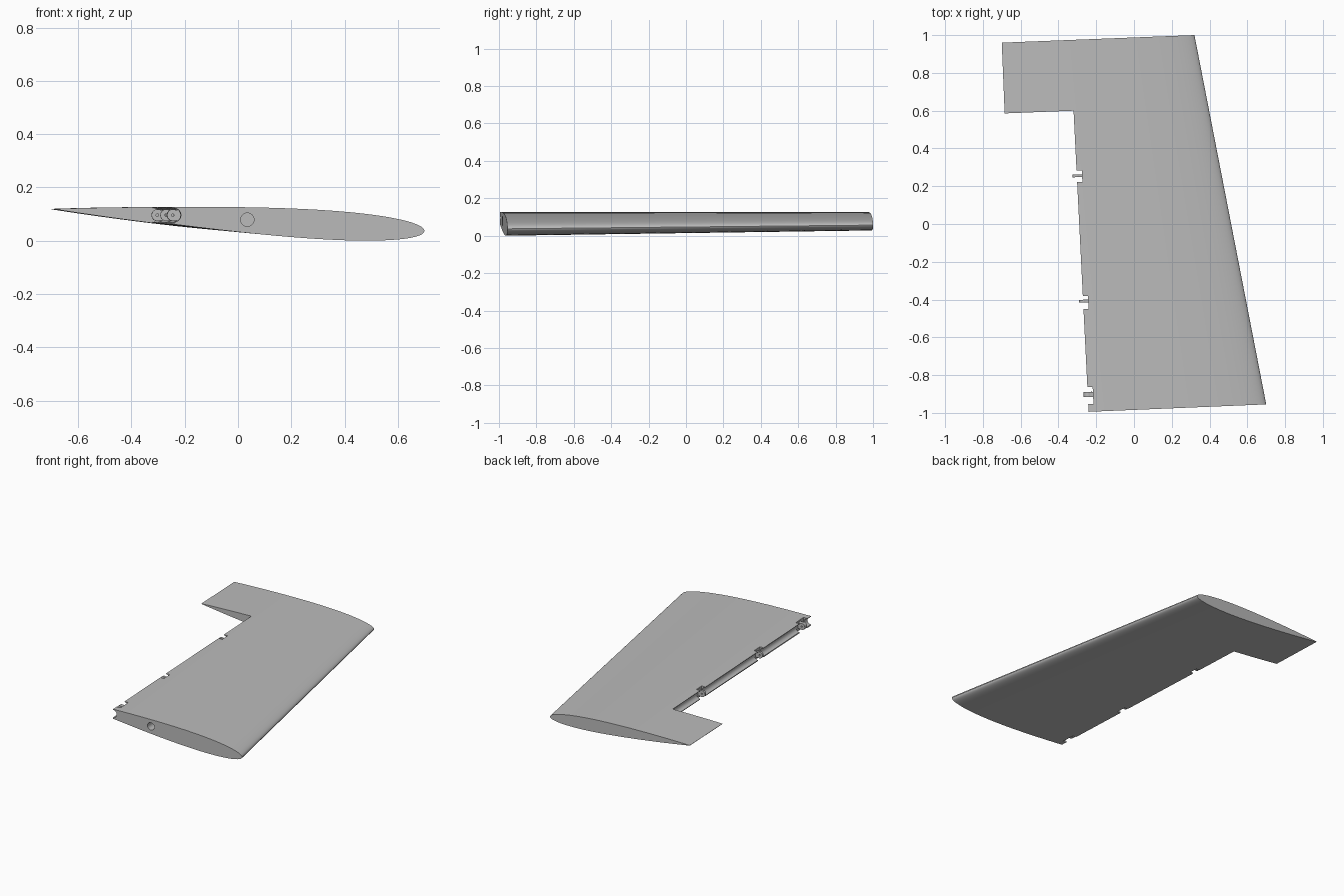
import bpy, bmesh, math
from mathutils import Vector, Matrix

cube = bpy.data.objects.get("Cube")
if cube:
    bpy.data.objects.remove(cube, do_unlink=True)

grey = bpy.data.materials.new("wing grey")
grey.use_nodes = True
grey.diffuse_color = (0.5, 0.5, 0.5, 1)
grey.node_tree.nodes["Principled BSDF"].inputs["Base Color"].default_value = (0.5, 0.5, 0.5, 1)


def make(name, bm):
    bmesh.ops.recalc_face_normals(bm, faces=bm.faces)
    mesh = bpy.data.meshes.new(name)
    bm.to_mesh(mesh)
    bm.free()
    mesh.materials.append(grey)
    ob = bpy.data.objects.new(name, mesh)
    bpy.context.collection.objects.link(ob)
    return ob


def loft(name, rings):
    """Skin a list of closed rings and cap both ends."""
    bm = bmesh.new()
    rows = [[bm.verts.new(p) for p in ring] for ring in rings]
    for a, b in zip(rows, rows[1:]):
        for i in range(len(a)):
            j = (i + 1) % len(a)
            bm.faces.new((a[i], a[j], b[j], b[i]))
    bm.faces.new(rows[0][::-1])
    bm.faces.new(rows[-1])
    return make(name, bm)


def prism(name, outline, z0, z1):
    return loft(name, [[(x, y, z) for x, y in outline] for z in (z0, z1)])


def rod(name, start, end, radius, sides=32):
    axis = Vector(end) - Vector(start)
    bm = bmesh.new()
    bmesh.ops.create_cone(bm, cap_ends=True, segments=sides, radius1=radius,
                          radius2=radius, depth=axis.length)
    turn = axis.to_track_quat('Z', 'Y').to_matrix().to_4x4()
    middle = (Vector(start) + Vector(end)) / 2
    bmesh.ops.transform(bm, matrix=Matrix.Translation(middle) @ turn, verts=bm.verts)
    return make(name, bm)


def boolean(target, tool, operation='DIFFERENCE'):
    mod = target.modifiers.new(tool.name, 'BOOLEAN')
    mod.operation, mod.solver, mod.object = operation, 'EXACT', tool
    bpy.context.view_layer.objects.active = target
    bpy.ops.object.modifier_apply(modifier=mod.name)
    bpy.data.objects.remove(tool, do_unlink=True)


def smooth(ob):
    bpy.ops.object.select_all(action='DESELECT')
    ob.select_set(True)
    bpy.context.view_layer.objects.active = ob
    bpy.ops.object.shade_smooth_by_angle(angle=math.radians(30))


# Symmetric airfoil section, thin and pitched nose-down
THICK = 0.083
STEPS = 40


def half(u):
    return 5 * THICK * (0.2969 * math.sqrt(u) - 0.126 * u - 0.3516 * u**2
                        + 0.2843 * u**3 - 0.1015 * u**4)


def section(nose, tail):
    chord = nose[0] - tail[0]
    us = [(1 - math.cos(math.pi * i / STEPS)) / 2 for i in range(STEPS + 1)]
    path = [(u, 1) for u in reversed(us)] + [(u, -1) for u in us[1:]]
    top = 0.125
    return [(nose[0] - chord * u, nose[1] + (tail[1] - nose[1]) * u,
             top + chord * (-0.0659 + 0.0606 * u + side * half(u)))
            for u, side in path]


wing = loft("wing", [section((0.70, -0.955), (-0.62, -1.01)),
                     section((0.32, 1.0), (-0.70, 0.96))])


# Hinge line along the rear spar
def spar(y):
    return -0.29 - 0.05 * y


AXIS_Z = 0.097

# Opening for the control surface, leaving the tip tab
boolean(wing, prism("opening", [(-0.9, 0.577), (spar(0.6), 0.6),
                                (spar(-1.15), -1.15), (-0.9, -1.15)], -0.2, 0.4))
# Concave cove along the spar
boolean(wing, rod("cove", (spar(0.6), 0.6, AXIS_Z), (spar(-1.15), -1.15, AXIS_Z), 0.026))
# Blind socket in the root face
boolean(wing, rod("socket", (0.035, -1.1, 0.08), (0.035, -0.75, 0.08), 0.025))

# Hinge notches with a pierced lug in each
DEPTH = 0.028
hinges = [("outer", 0.222, 0.283, 0.255, 0.014),
          ("middle", -0.45, -0.382, -0.408, 0.014),
          ("inner", -0.952, -0.862, -0.902, 0.026)]
for label, low, high, at, width in hinges:
    boolean(wing, prism("notch", [(spar(low) - 0.05, low), (spar(low) + DEPTH, low),
                                  (spar(high) + DEPTH, high), (spar(high) - 0.05, high)],
                        -0.2, 0.4))
    a, b = at - width / 2, at + width / 2
    lug = rod(label + "_hinge_lug", (spar(a), a, AXIS_Z), (spar(b), b, AXIS_Z), 0.022)
    boolean(lug, prism("web", [(spar(a), a), (spar(a) + 0.04, a),
                               (spar(b) + 0.04, b), (spar(b), b)],
                       AXIS_Z - 0.02, AXIS_Z + 0.02), 'UNION')
    boolean(lug, rod("pin_hole", (spar(at), a - 0.02, AXIS_Z),
                     (spar(at), b + 0.02, AXIS_Z), 0.005, 16))
    smooth(lug)

smooth(wing)

# Rest the lowest point on the ground
drop = min(v.co.z for v in wing.data.vertices)
for ob in bpy.context.scene.objects:
    if ob.type == 'MESH' and ob.name.startswith(("wing", "outer", "middle", "inner")):
        ob.location.z -= drop
